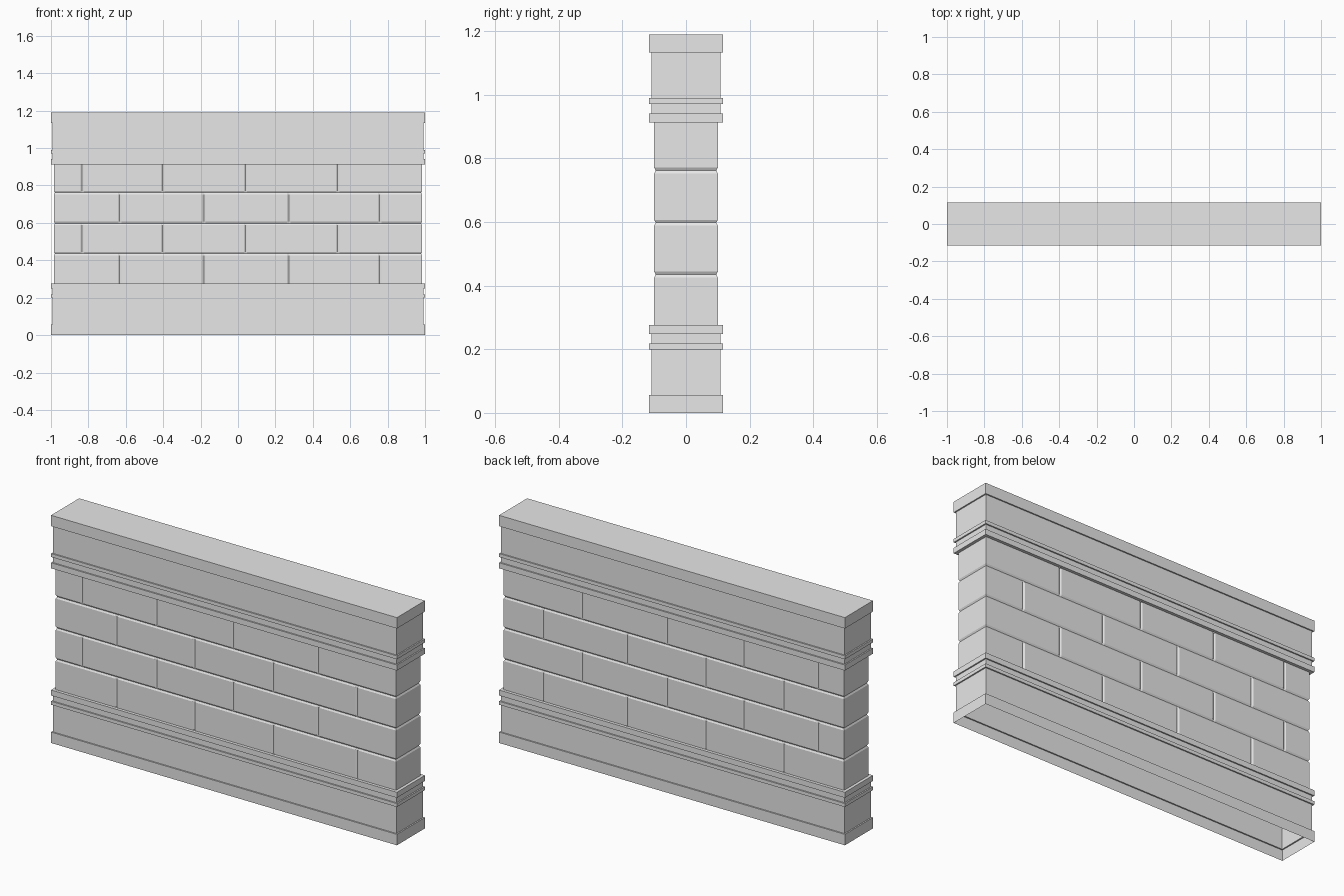
import bpy
import bmesh

cube = bpy.data.objects.get("Cube")
if cube:
    bpy.data.objects.remove(cube, do_unlink=True)

HX, HY = 1.0, 0.116                # outer half sizes
FRIEZE, WALL = 0.007, 0.016        # insets of the frieze and of the brick face
GROOVE, HALF_GAP = 0.005, 0.009    # joint depth and half width

stone = bpy.data.materials.new("grey stone")
stone.use_nodes = True
stone.diffuse_color = (0.8, 0.8, 0.8, 1)
stone.node_tree.nodes["Principled BSDF"].inputs["Base Color"].default_value = (0.8, 0.8, 0.8, 1)


def outline(inset, joints=(), floor=0.0):
    """Counterclockwise rectangle whose long sides are notched at the joints."""
    x, y = HX - inset, HY - inset
    notches = []
    for j in joints:
        notches += [(j - HALF_GAP, y), (j, HY - floor), (j + HALF_GAP, y)]
    front = [(-x, -y)] + [(a, -b) for a, b in notches] + [(x, -y)]
    back = [(x, y)] + notches[::-1] + [(-x, y)]
    return front + back


def loft(name, rings, joints=(), floor=0.0, closed_top=False):
    """Skin a stack of (height, inset) outlines."""
    bm = bmesh.new()
    loops = [[bm.verts.new((x, y, z)) for x, y in outline(inset, joints, floor)]
             for z, inset in rings]
    for low, high in zip(loops, loops[1:]):
        for i in range(len(low)):
            k = (i + 1) % len(low)
            bm.faces.new((low[i], low[k], high[k], high[i]))
    if closed_top:
        bm.faces.new(loops[-1])
    mesh = bpy.data.meshes.new(name)
    bm.to_mesh(mesh)
    bm.free()
    mesh.materials.append(stone)
    obj = bpy.data.objects.new(name, mesh)
    bpy.context.collection.objects.link(obj)


# Stepped mouldings: the cap is the base turned upside down
HEIGHT = 1.19
steps = [(0.0, 0.057, 0), (0.057, 0.2, FRIEZE), (0.2, 0.218, 0),
         (0.218, 0.248, FRIEZE), (0.248, 0.277, 0)]
profile = [(z, inset) for low, high, inset in steps for z in (low, high)]
profile.append((0.277, WALL))
loft("base_moulding", profile)
loft("cap_moulding", [(HEIGHT - z, inset) for z, inset in reversed(profile)], closed_top=True)

# Brick courses with chamfered bed joints and staggered upright joints
beds = [0.277, 0.435, 0.598, 0.762, 0.913]
stagger = [(-0.633, -0.183, 0.272, 0.757), (-0.833, -0.403, 0.04, 0.533)]
deep = WALL + GROOVE
for n, (low, high) in enumerate(zip(beds, beds[1:])):
    rings = [(low, WALL), (high, WALL)]
    if n > 0:
        rings[0:1] = [(low, deep), (low + HALF_GAP, WALL)]
    if n < len(beds) - 2:
        rings[-1:] = [(high - HALF_GAP, WALL), (high, deep)]
    loft(f"brick_course_{n + 1}", rings, stagger[n % 2], deep)
